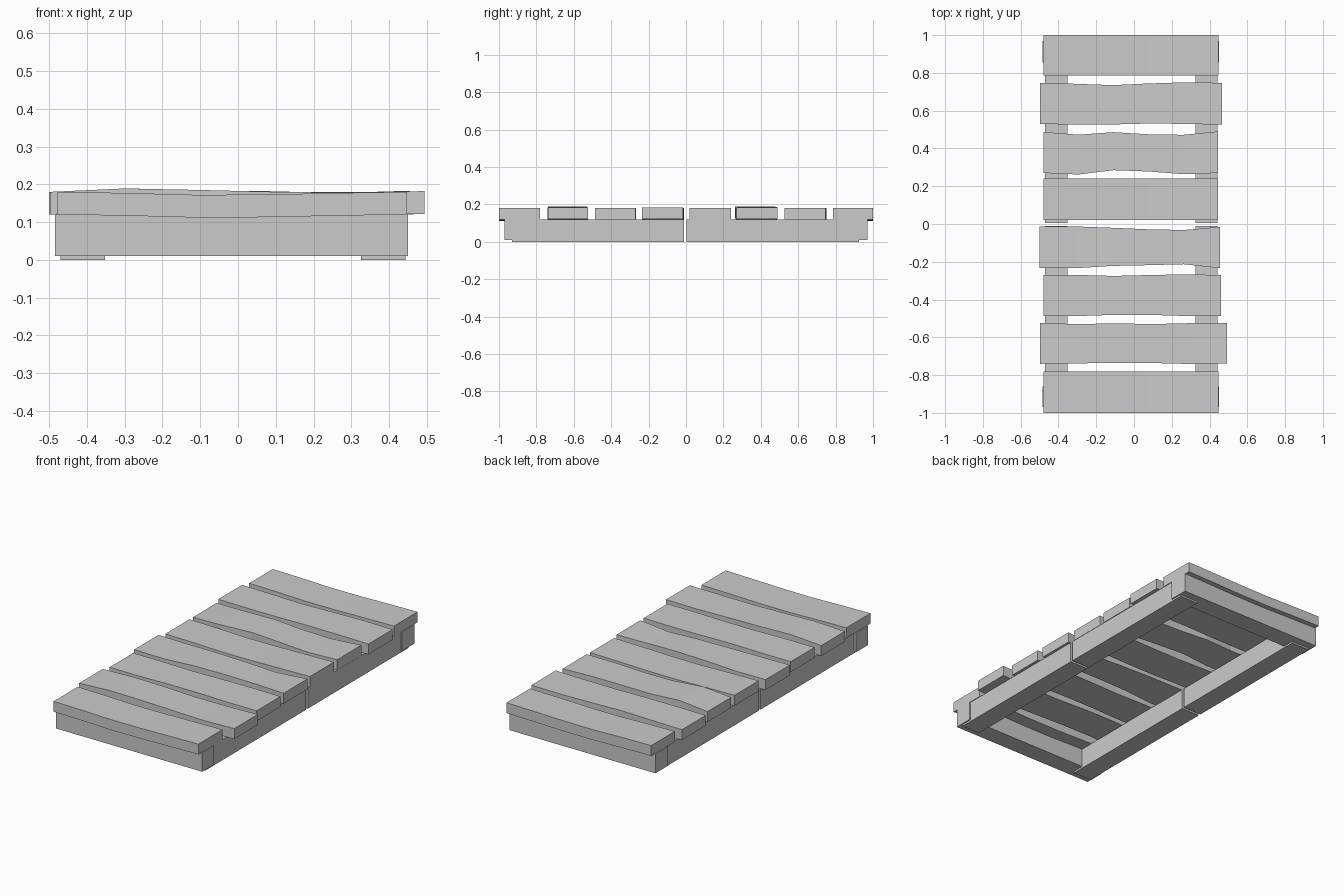
import bpy, bmesh

if "Cube" in bpy.data.objects:
    bpy.data.objects.remove(bpy.data.objects["Cube"])


def box(name, x0, x1, y0, y1, z0, z1):
    bm = bmesh.new()
    bmesh.ops.create_cube(bm, size=1)
    for v in bm.verts:
        v.co = (x0 if v.co.x < 0 else x1, y0 if v.co.y < 0 else y1, z0 if v.co.z < 0 else z1)
    finish(name, bm)


def finish(name, bm):
    bmesh.ops.recalc_face_normals(bm, faces=bm.faces[:])
    me = bpy.data.meshes.new(name)
    bm.to_mesh(me)
    bm.free()
    bpy.context.collection.objects.link(bpy.data.objects.new(name, me))


def plank(name, x0, x1, front, back, lift):
    """Warped board: rectangular sections joined along x."""
    bm = bmesh.new()
    rings = []
    n = len(front)
    for i in range(n):
        x = x0 + (x1 - x0) * i / (n - 1)
        z0, z1 = 0.12 + lift[i], 0.18 + lift[i]
        rings.append([bm.verts.new(c) for c in
                      ((x, front[i], z0), (x, back[i], z0), (x, back[i], z1), (x, front[i], z1))])
    for a, b in zip(rings, rings[1:]):
        for k in range(4):
            bm.faces.new((a[k], a[(k + 1) % 4], b[(k + 1) % 4], b[k]))
    bm.faces.new(rings[0])
    bm.faces.new(rings[-1])
    finish(name, bm)


# side rails, split in the middle
for side, x0, x1 in (("left", -0.47, -0.352), ("right", 0.325, 0.443)):
    box(side + "_rail_front", x0, x1, -0.93, -0.01, 0.0, 0.12)
    box(side + "_rail_back", x0, x1, 0.004, 0.925, 0.0, 0.12)

# end boards
box("end_board_front", -0.484, 0.45, -0.97, -0.86, 0.01, 0.12)
box("end_board_back", -0.484, 0.45, 0.855, 0.97, 0.01, 0.12)

# planks: x ends, front edge, back edge, vertical warp
sag = (0, -.003, -.008, -.007, -.003, 0)
flat = (0, 0, 0, 0, 0, 0)
wave = (0, .009, .005, 0, -.002, .002)
dip = (0, -.002, .002, .002, -.003, .003)
planks = [
    (-.478, .447, (-1,) * 6, (-.78,) * 6, sag),
    (-.497, .493, (-.74, -.738, -.735, -.736, -.741, -.738), (-.524, -.53, -.526, -.53, -.525, -.523), wave),
    (-.48, .46, (-.487, -.487, -.481, -.481, -.487, -.487), (-.27, -.27, -.275, -.27, -.267, -.27), flat),
    (-.5, .455, (-.234, -.234, -.222, -.218, -.213, -.234), (-.012, -.013, -.02, -.028, -.032, -.015), dip),
    (-.478, .445, (.02,) * 6, (.24,) * 6, sag),
    (-.478, .445, (.27, .262, .285, .278, .264, .27), (.487, .473, .486, .475, .472, .49), wave),
    (-.497, .465, (.53, .526, .527, .532, .53, .526), (.747, .742, .735, .744, .75, .747), flat),
    (-.478, .447, (.785,) * 6, (1,) * 6, sag),
]
for i, p in enumerate(planks):
    plank("plank_%d" % (i + 1), *p)
